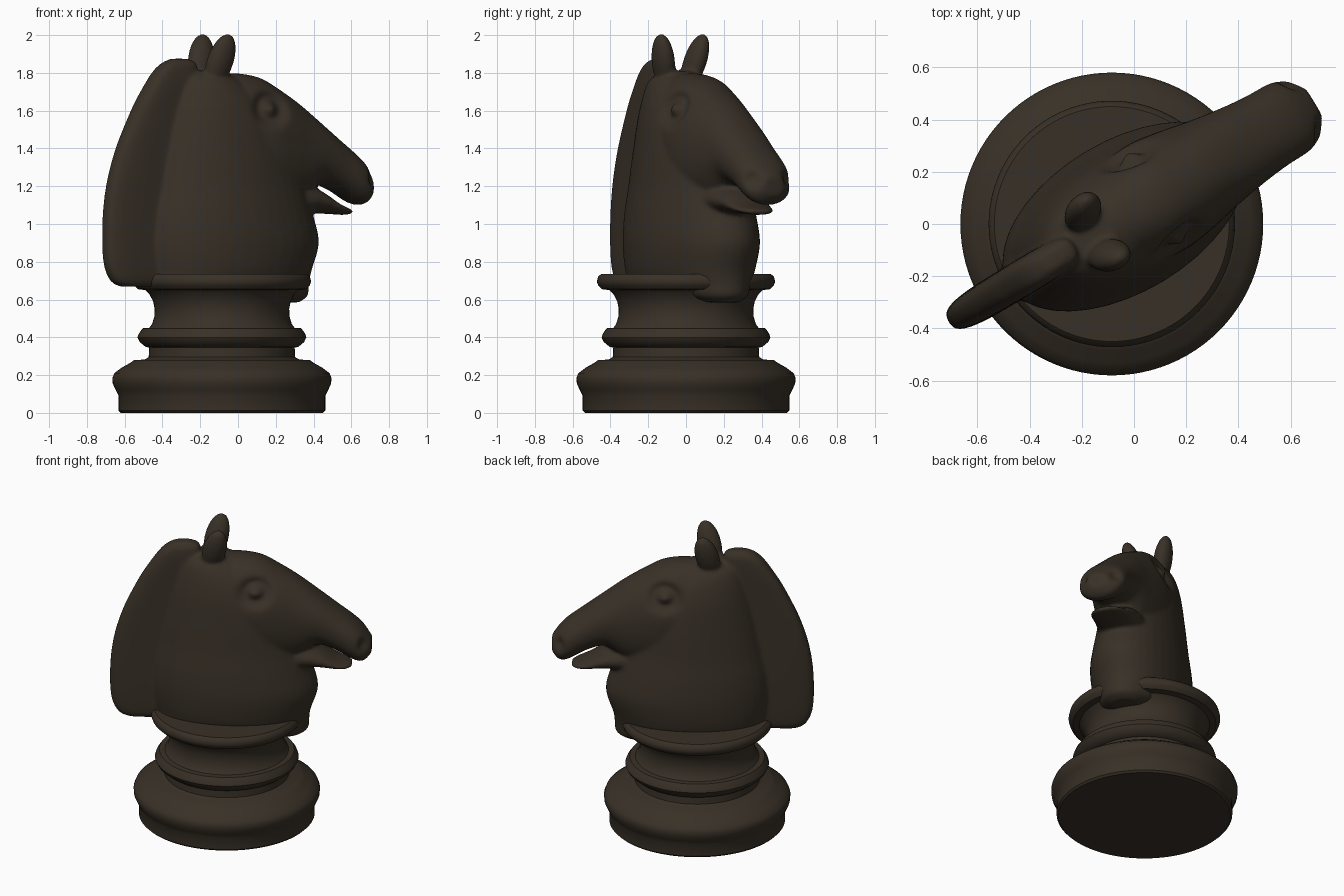
import bpy, bmesh, math
from mathutils import Matrix, Vector

if "Cube" in bpy.data.objects:
    bpy.data.objects.remove(bpy.data.objects["Cube"])

wood = bpy.data.materials.new("dark brown")
wood.diffuse_color = (0.040, 0.030, 0.020, 1)
wood.use_nodes = True
wood.node_tree.nodes["Principled BSDF"].inputs["Base Color"].default_value = wood.diffuse_color
AXIS_X, TURN = -0.085, math.radians(31)


def smooth_rows(rows, steps=5):
    """Catmull-Rom interpolation between section rows."""
    out = []
    for i in range(len(rows) - 1):
        a, b, c, d = (rows[max(0, min(len(rows) - 1, i + k))] for k in (-1, 0, 1, 2))
        for s in range(steps):
            t = s / steps
            out.append([0.5 * (2 * q + (r - p) * t + (2 * p - 5 * q + 4 * r - w) * t * t
                               + (3 * q - p - 3 * r + w) * t ** 3)
                        for p, q, r, w in zip(a, b, c, d)])
    return out + [list(rows[-1])]


def loft(bm, rows, vertical, power=2.0, n=40):
    """Skin (position, low, high, half width) sections, stacked in z or along the head."""
    rings = []
    for pos, lo, hi, w in smooth_rows(rows):
        ring = []
        for k in range(n):
            t = 2 * math.pi * k / n
            c, s = math.cos(t), math.sin(t)
            c = math.copysign(abs(c) ** (2 / power), c)
            s = math.copysign(abs(s) ** (2 / power), s)
            m = (lo + hi) / 2 + (hi - lo) / 2 * c
            ring.append(bm.verts.new((m, w * s, pos) if vertical else (pos, w * s, m)))
        rings.append(ring)
    for a, b in zip(rings, rings[1:]):
        for k in range(n):
            j = (k + 1) % n
            bm.faces.new((a[k], a[j], b[j], b[k]))
    bm.faces.new(rings[0][::-1])
    bm.faces.new(rings[-1])


def finish(name, bm):
    me = bpy.data.meshes.new(name)
    bmesh.ops.recalc_face_normals(bm, faces=bm.faces)
    bm.to_mesh(me)
    bm.free()
    ob = bpy.data.objects.new(name, me)
    bpy.context.collection.objects.link(ob)
    me.materials.append(wood)
    return ob


def shade(ob, angle):
    bpy.ops.object.select_all(action='DESELECT')
    ob.select_set(True)
    bpy.context.view_layer.objects.active = ob
    bpy.ops.object.shade_smooth_by_angle(angle=math.radians(angle))


# turned pedestal: profile of (radius, height) spun round the axis
profile = [(0, 0), (.535, 0), (.547, .012), (.547, .09), (.562, .12), (.578, .155), (.58, .185),
           (.57, .21), (.53, .24), (.485, .265), (.465, .28), (.41, .282), (.388, .295),
           (.385, .345), (.405, .35), (.435, .375), (.447, .40), (.44, .42), (.42, .448),
           (.385, .45), (.37, .47), (.358, .51), (.356, .55), (.364, .59), (.385, .63),
           (.405, .65), (.445, .655), (.465, .675), (.472, .695), (.466, .72), (.45, .735), (0, .735)]
bm = bmesh.new()
pts = [bm.verts.new((r, 0, z)) for r, z in profile]
edges = [bm.edges.new(p) for p in zip(pts, pts[1:])]
bmesh.ops.spin(bm, geom=pts + edges, axis=(0, 0, 1), cent=(0, 0, 0), angle=2 * math.pi,
               steps=96, use_merge=True)
bmesh.ops.remove_doubles(bm, verts=bm.verts, dist=1e-4)
pedestal = finish("pedestal", bm)
pedestal.location.x = AXIS_X
shade(pedestal, 35)

# horse bust: overlapping lofted forms, fused into one skin
bm = bmesh.new()
# neck and chest (z, back, front, half width)
loft(bm, [(.585, .33, .46, .08), (.62, .0, .51, .17), (.68, -.40, .515, .24), (.75, -.44, .525, .275),
          (.9, -.46, .57, .29), (1.05, -.45, .535, .28), (1.2, -.42, .49, .26),
          (1.4, -.38, .44, .24), (1.6, -.33, .33, .21), (1.75, -.27, .12, .15),
          (1.81, -.2, .0, .07)], True)
# mane
loft(bm, [(.668, -.62, -.4, .04), (.70, -.68, -.3, .06), (.8, -.722, -.2, .068),
          (1.0, -.728, -.2, .07), (1.2, -.705, -.2, .07), (1.4, -.645, -.2, .07),
          (1.6, -.55, -.2, .07), (1.7, -.49, -.19, .07), (1.8, -.42, -.17, .066),
          (1.85, -.365, -.17, .055), (1.875, -.31, -.22, .03)], True, 3.2)
# skull and upper muzzle (u, bottom, top, half width)
loft(bm, [(-.15, 1.35, 1.77, .12), (0, 1.2, 1.795, .19), (.1, 1.12, 1.797, .22),
          (.216, 1.08, 1.775, .228), (.33, 1.08, 1.715, .212), (.45, 1.12, 1.64, .187),
          (.566, 1.205, 1.55, .168), (.683, 1.175, 1.46, .155), (.80, 1.11, 1.37, .15),
          (.86, 1.105, 1.31, .128), (.905, 1.15, 1.25, .06)], False, 2.2)
# lower jaw
loft(bm, [(.25, 1.04, 1.25, .15), (.45, 1.045, 1.22, .15), (.57, 1.055, 1.185, .137),
          (.68, 1.052, 1.115, .12), (.75, 1.048, 1.088, .09), (.785, 1.055, 1.075, .045)], False)
# ears, mirrored
for side in (-1, 1):
    m = (Matrix.Translation((-.07, side * .098, 1.86))
         @ Matrix.Rotation(side * -.24, 4, 'X') @ Matrix.Rotation(.24, 4, 'Y')
         @ Matrix.Diagonal((.075, .056, .155, 1)))
    bmesh.ops.create_uvsphere(bm, u_segments=32, v_segments=20, radius=1, matrix=m)
bust = finish("horse_bust", bm)
fuse = bust.modifiers.new("fuse", 'REMESH')
fuse.mode, fuse.voxel_size = 'VOXEL', 0.012
blend = bust.modifiers.new("blend", 'SMOOTH')
blend.factor, blend.iterations = 0.5, 7
dg = bpy.context.evaluated_depsgraph_get()
skin = bpy.data.meshes.new_from_object(bust.evaluated_get(dg))
bust.modifiers.clear()
bust.data = skin
skin.name = "horse_bust"
if not skin.materials:
    skin.materials.append(wood)

# eye sockets with a raised eyeball, and nostril hollows, pressed into the skin
for v in skin.vertices:
    p = v.co
    side = 1 if p.y > 0 else -1
    if abs(p.y) > .1:
        d = math.hypot((p.x - .19) / 1.15, p.z - 1.61)
        p.y -= side * .034 * math.exp(-((d - .055) / .038) ** 2)
    d = (p - Vector((.855, side * .105, 1.235))).length
    p -= Vector((.8, side * .6, 0)) * .03 * math.exp(-(d / .04) ** 2)
skin.transform(Matrix.Translation((AXIS_X, 0, 0)) @ Matrix.Rotation(TURN, 4, 'Z'))
shade(bust, 60)
